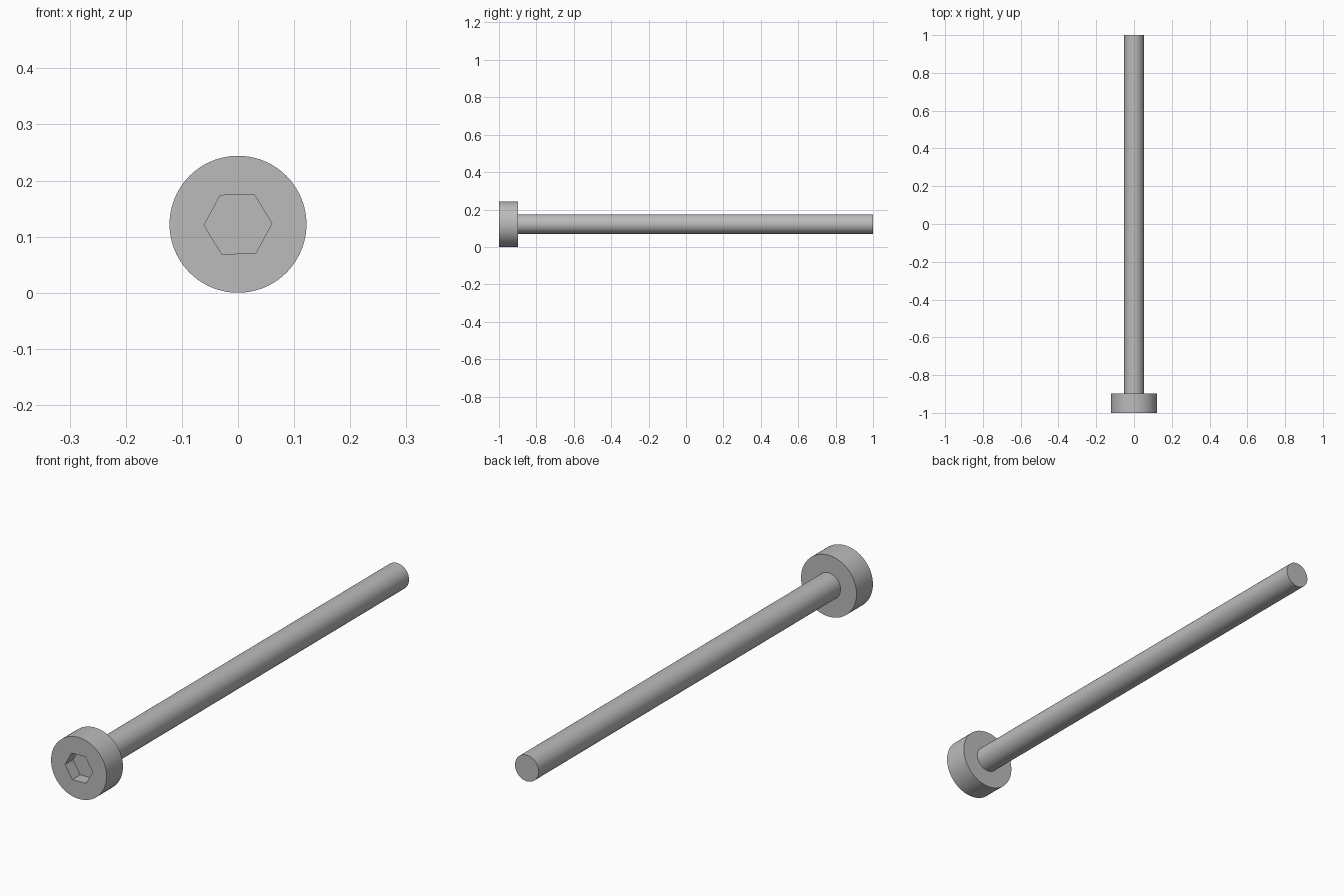
import bpy
import math

cube = bpy.data.objects.get("Cube")
if cube:
    bpy.data.objects.remove(cube, do_unlink=True)

HEAD_RADIUS = 0.122
SHAFT_RADIUS = 0.052
HEAD_BACK = -0.897
SOCKET_RADIUS = 0.0605
SOCKET_DEPTH = 0.05

steel = bpy.data.materials.new("grey_steel")
steel.use_nodes = True
colour = (0.5, 0.5, 0.5, 1)
steel.diffuse_color = colour
steel.node_tree.nodes["Principled BSDF"].inputs["Base Color"].default_value = colour


def rod(name, radius, y_start, y_end, sides, spin=0.0):
    """Prism lying along y, centred on the bolt axis."""
    bpy.ops.mesh.primitive_cylinder_add(
        vertices=sides, radius=radius, depth=y_end - y_start,
        location=(0, (y_start + y_end) / 2, HEAD_RADIUS))
    obj = bpy.context.object
    obj.name = name
    obj.rotation_euler = (math.pi / 2, spin, 0)
    bpy.ops.object.transform_apply(location=False, rotation=True, scale=False)
    obj.data.materials.append(steel)
    return obj


# Round head and plain shaft
head = rod("bolt_head", HEAD_RADIUS, -1, HEAD_BACK, 96)
shaft = rod("bolt_shaft", SHAFT_RADIUS, HEAD_BACK, 1, 64)

# Hexagonal socket cut into the front, with corners left and right
cutter = rod("socket_cutter", SOCKET_RADIUS, -1.05, -1 + SOCKET_DEPTH, 6,
             math.radians(30 - 1.5))
cutter.hide_render = True
cut = head.modifiers.new("hex_socket", 'BOOLEAN')
cut.operation = 'DIFFERENCE'
cut.solver = 'EXACT'
cut.object = cutter
bpy.context.view_layer.objects.active = head
bpy.ops.object.modifier_apply(modifier=cut.name)
bpy.data.objects.remove(cutter, do_unlink=True)

# Smooth round sides with crisp rims
for obj in (head, shaft):
    bpy.ops.object.select_all(action='DESELECT')
    obj.select_set(True)
    bpy.context.view_layer.objects.active = obj
    bpy.ops.object.shade_smooth_by_angle(angle=math.radians(30))
